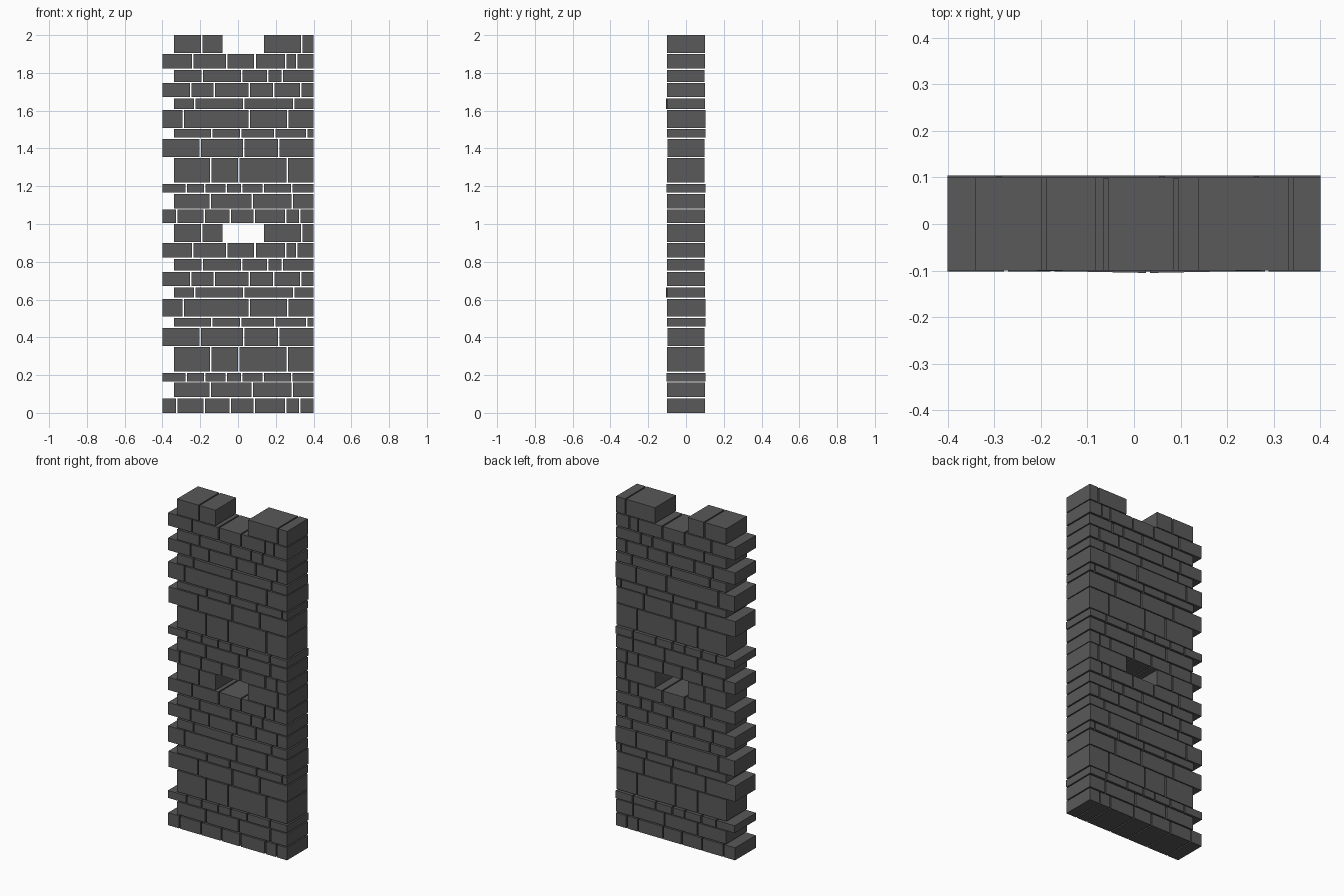
import bpy, bmesh

stone = bpy.data.materials.new("dark grey stone")
stone.diffuse_color = (0.1, 0.1, 0.1, 1)

GAP = 0.004  # half the open joint between stones

# Courses of one wall module: bottom, top, front y, back y, runs of joint positions
COURSES = [
    (0.000, 0.076, -.10, .100, [[-.40, -.323, -.178, -.042, .085, .253, .328, .40]]),
    (0.083, 0.160, -.10, .100, [[-.34, -.147, .075, .287, .40]]),
    (0.167, 0.212, -.102, .104, [[-.40, -.275, -.175, -.063, .02, .133, .285, .40]]),
    (0.220, 0.350, -.10, .098, [[-.34, -.145, .003, .26, .40]]),
    (0.355, 0.450, -.098, .098, [[-.40, -.20, .03, .215, .40]]),
    (0.457, 0.502, -.10, .102, [[-.34, -.14, .015, .195, .365, .40]]),
    (0.509, 0.604, -.10, .104, [[-.40, -.29, .06, .263, .40]]),
    (0.610, 0.665, -.10, .100, [[-.34, -.23, .03, .295, .40]]),
    (0.673, 0.747, -.10, .100, [[-.40, -.25, -.125, .06, .19, .332, .40]]),
    (0.753, 0.815, -.10, .099, [[-.34, -.19, .02, .158, .235, .40]]),
    (0.823, 0.900, -.10, .100, [[-.40, -.24, -.06, .09, .252, .312, .40]]),
    (0.905, 1.000, -.10, .100, [[-.34, -.193, -.082], [.138, .337, .40]]),
]


def add_stone(bm, x0, x1, y0, y1, z0, z1):
    """One rectangular block."""
    verts = bmesh.ops.create_cube(bm, size=1)["verts"]
    for v in verts:
        v.co = (x1 if v.co.x > 0 else x0,
                y1 if v.co.y > 0 else y0,
                z1 if v.co.z > 0 else z0)
    return verts


# Two stacked modules, one object per course
for level, module in enumerate(("lower", "upper")):
    for i, (z0, z1, y0, y1, runs) in enumerate(COURSES, 1):
        bm = bmesh.new()
        base = level + (0.004 if level and i == 1 else 0)
        for run in runs:
            for a, b in zip(run, run[1:]):
                xa = a if a == run[0] else a + GAP
                xb = b if b == run[-1] else b - GAP
                verts = add_stone(bm, xa, xb, y0, y1, base + z0, level + z1)
                # the long thin course bulges forward slightly at its middle joint
                if i == 8:
                    for v in verts:
                        if v.co.y < 0 and abs(v.co.x - .03) < .01:
                            v.co.y -= .005
        mesh = bpy.data.meshes.new(f"{module}_course_{i}")
        bm.to_mesh(mesh)
        bm.free()
        mesh.materials.append(stone)
        obj = bpy.data.objects.new(f"{module}_stone_course_{i}", mesh)
        bpy.context.collection.objects.link(obj)
